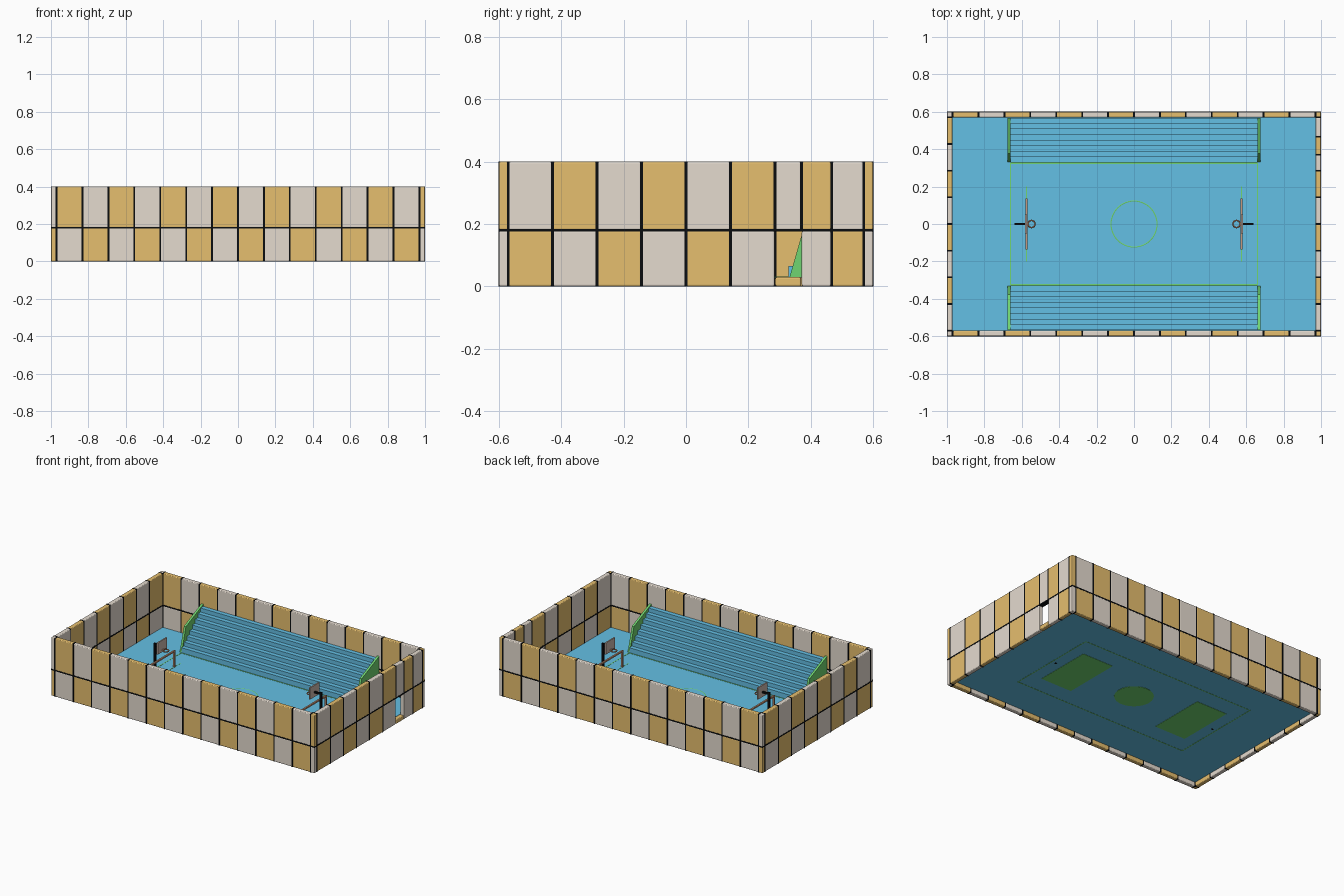
import bpy, bmesh, math
from mathutils import Matrix

if "Cube" in bpy.data.objects:
    bpy.data.objects.remove(bpy.data.objects["Cube"])


def mat(name, rgb):
    m = bpy.data.materials.new(name)
    m.diffuse_color = (*[(c / 255) ** 2.2 for c in rgb], 1)
    m.use_nodes = True
    m.node_tree.nodes["Principled BSDF"].inputs["Base Color"].default_value = m.diffuse_color
    return m


TAN = mat("tan", (229, 189, 110))
GREY = mat("warm_grey", (228, 218, 206))
BLUE = mat("blue", (100, 190, 228))
GREEN = mat("green", (112, 212, 112))
BLACK = mat("black", (18, 20, 22))
BROWN = mat("brown", (200, 150, 122))
BOARD = mat("board_grey", (200, 180, 170))


def finish(name, bm, *mats):
    bmesh.ops.recalc_face_normals(bm, faces=bm.faces)
    me = bpy.data.meshes.new(name)
    bm.to_mesh(me)
    bm.free()
    for m in mats:
        me.materials.append(m)
    ob = bpy.data.objects.new(name, me)
    bpy.context.collection.objects.link(ob)
    return ob


def add_box(bm, x0, x1, y0, y1, z0, z1, mi=0):
    mtx = (Matrix.Translation(((x0 + x1) / 2, (y0 + y1) / 2, (z0 + z1) / 2))
           @ Matrix.Diagonal((abs(x1 - x0), abs(y1 - y0), abs(z1 - z0), 1)))
    r = bmesh.ops.create_cube(bm, size=1, matrix=mtx)
    for f in {f for v in r["verts"] for f in v.link_faces}:
        f.material_index = mi


def box(name, m, *dims):
    bm = bmesh.new()
    add_box(bm, *dims)
    return finish(name, bm, m)


def extrude_x(name, m, pts, x0, x1):
    """Extrude a (y, z) profile along x."""
    bm = bmesh.new()
    f = bm.faces.new([bm.verts.new((x0, y, z)) for y, z in pts])
    r = bmesh.ops.extrude_face_region(bm, geom=[f])
    vs = [v for v in r["geom"] if isinstance(v, bmesh.types.BMVert)]
    bmesh.ops.translate(bm, vec=(x1 - x0, 0, 0), verts=vs)
    return finish(name, bm, m)


def disc(name, m, r, z0, z1, x=0, y=0, n=48):
    bm = bmesh.new()
    bmesh.ops.create_cone(bm, cap_ends=True, segments=n, radius1=r, radius2=r, depth=z1 - z0,
                          matrix=Matrix.Translation((x, y, (z0 + z1) / 2)))
    return finish(name, bm, m)


def torus(name, m, loc, r, t, n, k):
    bpy.ops.mesh.primitive_torus_add(location=loc, major_radius=r, minor_radius=t,
                                     major_segments=n, minor_segments=k)
    ob = bpy.context.object
    ob.name = name
    ob.data.materials.append(m)
    bpy.ops.object.shade_smooth_by_angle()
    return ob


# ---- checkered walls: two rows of panels, colours alternating ----
T, H, SPLIT, FLOOR = 0.03, 0.4, 0.18, 0.03
X, Y = 1 - T, 0.6 - T
DOOR = (0.285, 0.37)
GAP = 0.001


def wall(name, cuts, first, place, door=None):
    bm = bmesh.new()
    for i, (a, b) in enumerate(zip(cuts, cuts[1:])):
        top = (i + first) % 2
        low_top = FLOOR if door and abs(a - door[0]) < 0.01 else SPLIT - GAP
        add_box(bm, *place(a + GAP, b - GAP), SPLIT + GAP, H, top)
        add_box(bm, *place(a + GAP, b - GAP), 0, low_top, 1 - top)
    ob = finish(name, bm, GREY, TAN)
    bv = ob.modifiers.new("rounded_edges", "BEVEL")
    bv.width, bv.segments = 0.006, 4


xs = [-1 - GAP] + [-X + 2 * X * i / 14 for i in range(15)] + [1 + GAP]
ys = [-Y + 2 * Y * i / 8 for i in range(9)]
ys_door = ys[:7] + [DOOR[1], 0.467, Y]
wall("front_wall", xs, 0, lambda a, b: (a, b, -0.6, -Y))
wall("back_wall", xs, 0, lambda a, b: (a, b, Y, 0.6))
wall("left_wall", ys, 0, lambda a, b: (-1, -X, a, b))
wall("right_wall", ys_door, 0, lambda a, b: (X, 1, a, b), DOOR)

# dark joints between the panels, flush with both wall faces
J, E = 0.0045, 0.0003
bm = bmesh.new()
for s in (-1, 1):
    for x in xs[1:-1]:
        add_box(bm, x - J, x + J, s * (Y - E), s * (0.6 + E), 0, H)
    add_box(bm, -1, 1, s * (Y - E), s * (0.6 + E), SPLIT - J, SPLIT + J)
    add_box(bm, s * (X - E), s * (1 + E), -0.6, 0.6, SPLIT - J, SPLIT + J)
for y in ys:
    add_box(bm, -1 - E, -X + E, y - J, y + J, 0, H)
for y in ys_door:
    z0 = SPLIT if y in (ys[6], DOOR[1]) else 0
    add_box(bm, X - E, 1 + E, y - J, y + J, z0, H)
finish("wall_joints", bm, BLACK)

# ---- floor with court markings ----
box("floor", BLUE, -X - 0.002, X + 0.002, -Y - 0.002, Y + 0.002, 0.028, FLOOR)
LX, LY, W = 0.66, 0.325, 0.003
bm = bmesh.new()
for z0, z1 in ((0.027, 0.028), (FLOOR, 0.031)):
    for s in (-1, 1):
        add_box(bm, s * LX - W, s * LX + W, -LY, LY, z0, z1)
        add_box(bm, -LX, LX, s * LY - W, s * LY + W, z0, z1)
finish("court_outline", bm, GREEN)
disc("centre_circle_underside", GREEN, 0.122, 0.0265, 0.028)
ring = torus("centre_circle_line", GREEN, (0, 0, 0.0302), 0.123, 0.003, 48, 4)
ring.scale.z = 0.3
for s, side in ((-1, "left"), (1, "right")):
    box(side + "_key_underside", GREEN, s * 0.34, s * 0.575, -0.2, 0.2, 0.0265, 0.028)
    box(side + "_key_line", GREEN, s * 0.573, s * 0.577, -0.2, 0.2, FLOOR, 0.031)

# ---- bleachers: stepped seats between green side guards ----
N, Y0, Y1 = 8, 0.328, 0.567
for s, side in ((-1, "front"), (1, "back")):
    stairs = [(s * Y0, FLOOR)]
    for i in range(N):
        z = 0.065 + i * 0.0275
        stairs += [(s * (Y0 + (Y1 - Y0) * i / N), z), (s * (Y0 + (Y1 - Y0) * (i + 1) / N), z)]
    stairs.append((s * Y1, FLOOR))
    extrude_x(side + "_bleacher_seats", BLUE, stairs, -0.66, 0.66)
    guard = [(s * y, z) for y, z in
             ((0.332, FLOOR), (0.378, 0.19), (Y1, 0.272), (Y1, FLOOR))]
    for e, end in ((-1, "left"), (1, "right")):
        extrude_x(f"{side}_bleacher_{end}_guard", GREEN, guard, e * 0.66, e * 0.675)

# ---- basketball stands with goal frames beneath ----
for s, side in ((-1, "left"), (1, "right")):
    bm = bmesh.new()
    add_box(bm, s * 0.624, s * 0.638, -0.006, 0.006, FLOOR - 0.003, 0.23)
    add_box(bm, s * 0.582, s * 0.638, -0.005, 0.005, 0.212, 0.224)
    finish(side + "_hoop_pole", bm, BLACK)
    box(side + "_backboard", BOARD, s * 0.573, s * 0.582, -0.05, 0.05, 0.185, 0.265)
    torus(side + "_hoop_rim", BROWN, (s * 0.548, 0, 0.2), 0.019, 0.004, 20, 6)
    box(side + "_rim_bracket", BROWN, s * 0.566, s * 0.574, -0.005, 0.005, 0.196, 0.203)
    bm = bmesh.new()
    for y in (-0.13, 0.13):
        add_box(bm, s * 0.57, s * 0.581, y - 0.005, y + 0.005, FLOOR, 0.145)
    add_box(bm, s * 0.57, s * 0.581, -0.135, 0.135, 0.135, 0.145)
    finish(side + "_goal_frame", bm, BROWN)
